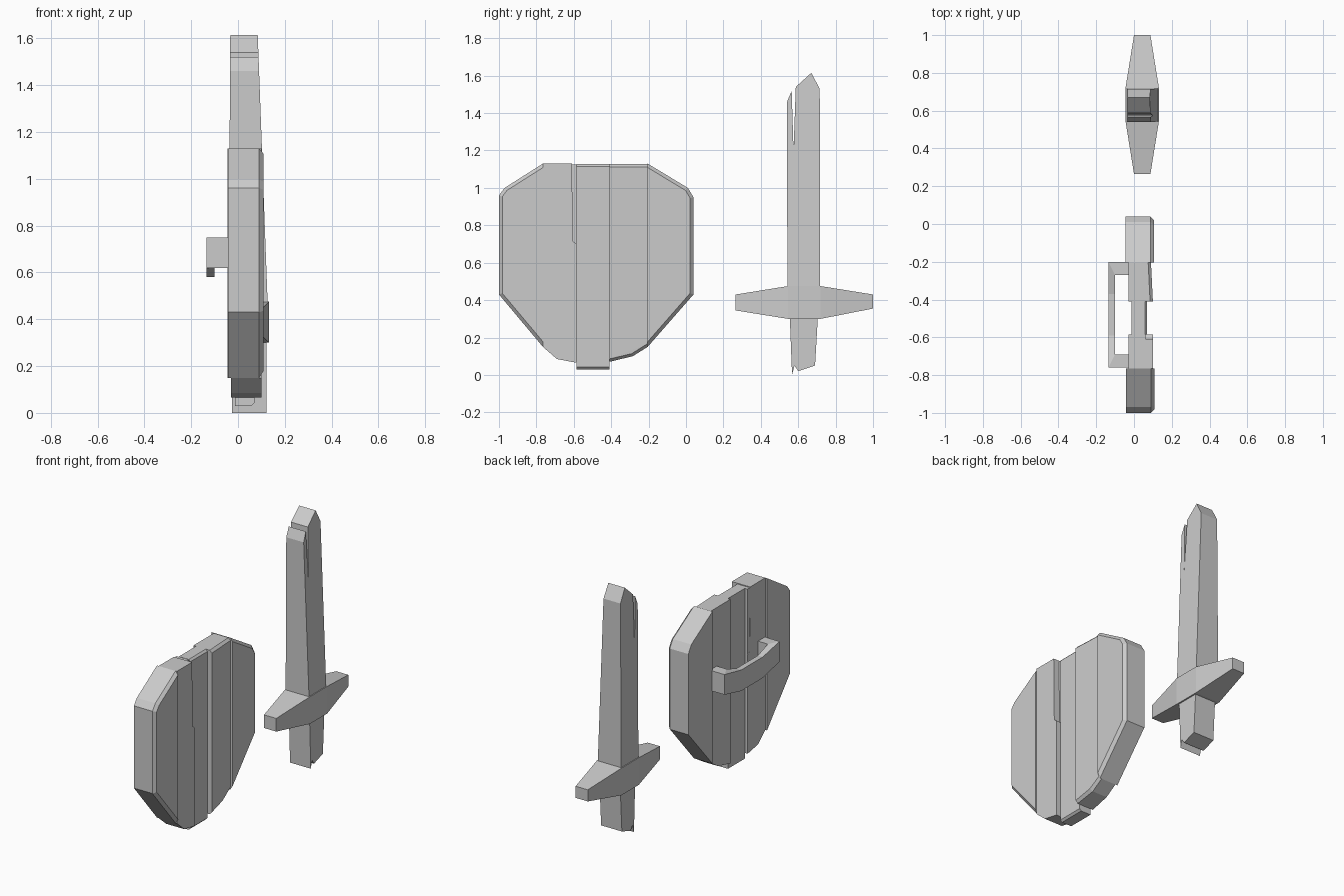
import bpy, bmesh

if "Cube" in bpy.data.objects:
    bpy.data.objects.remove(bpy.data.objects["Cube"])


def finish(bm, name):
    bmesh.ops.recalc_face_normals(bm, faces=bm.faces[:])
    mesh = bpy.data.meshes.new(name)
    bm.to_mesh(mesh)
    bm.free()
    ob = bpy.data.objects.new(name, mesh)
    bpy.context.collection.objects.link(ob)
    return ob


def prism(name, outline, back, front, chamfer=0.0):
    """Extrude a (y, z) outline along x; back/front may depend on y and z."""
    bm = bmesh.new()
    depth = lambda d, y, z: d(y, z) if callable(d) else d
    a = [bm.verts.new((depth(back, y, z), y, z)) for y, z in outline]
    b = [bm.verts.new((depth(front, y, z), y, z)) for y, z in outline]
    bm.faces.new(a)
    bm.faces.new(b)
    n = len(outline)
    for i in range(n):
        j = (i + 1) % n
        bm.faces.new((a[i], a[j], b[j], b[i]))
    bmesh.ops.recalc_face_normals(bm, faces=bm.faces[:])
    if chamfer:
        # chamfer only the front rim, not the seams between planks
        rim = []
        for e in bm.edges:
            u, v = e.verts
            seam = abs(u.co.y - v.co.y) < 0.02 and -0.9 < u.co.y < -0.1
            if u in b and v in b and not seam:
                rim.append(e)
        bmesh.ops.bevel(bm, geom=rim, offset=chamfer, segments=1,
                        affect='EDGES', profile=0.5)
    bmesh.ops.triangulate(bm, faces=[f for f in bm.faces if len(f.verts) > 4])
    return finish(bm, name)


# Shield planks
prism("shield_plank_outer_left",
      [(-1, .43), (-1, .96), (-.97, 1.0), (-.765, 1.13), (-.765, .15)],
      -.042, .108, .018)
prism("shield_plank_inner_left",
      [(-.765, .15), (-.69, .085), (-.585, .065), (-.585, .70), (-.605, .715),
       (-.61, 1.13), (-.765, 1.13)], -.03, .1)
prism("shield_split_backing",
      [(-.612, .69), (-.585, .69), (-.585, 1.125), (-.612, 1.125)], -.029, .06)
prism("shield_plank_middle",
      [(-.585, .03), (-.41, .03), (-.41, 1.127), (-.585, 1.127)],
      -.012, .07, .012)
prism("shield_plank_inner_right",
      [(-.41, .07), (-.285, .1), (-.205, .15), (-.205, 1.127), (-.41, 1.127)],
      -.03, lambda y, z: .1 if y < -.3 else .09, .015)
prism("shield_plank_outer_right",
      [(-.205, .15), (.04, .43), (.04, .95), (.01, 1.0), (-.205, 1.13)],
      -.045, .105, .018)

# Shield handle: sagging strap swept between two posts
half = [((-.02, -.20), (-.02, -.27), .62, .75),
        ((-.135, -.20), (-.10, -.27), .62, .75),
        ((-.135, -.37), (-.10, -.37), .58, .715)]
stations = half + [((o[0], -.96 - o[1]), (i[0], -.96 - i[1]), lo, hi)
                   for o, i, lo, hi in reversed(half)]
bm = bmesh.new()
rings = [[bm.verts.new((*p, z)) for p, z in ((o, lo), (o, hi), (i, hi), (i, lo))]
         for o, i, lo, hi in stations]
for r, s in zip(rings, rings[1:]):
    for k in range(4):
        m = (k + 1) % 4
        bm.faces.new((r[k], r[m], s[m], s[k]))
bm.faces.new(rings[0])
bm.faces.new(rings[-1])
finish(bm, "shield_handle")

# Sword blade with a split along one edge
prism("sword_blade",
      [(.542, .46), (.54, 1.46), (.565, 1.52), (.575, 1.2), (.587, 1.54),
       (.67, 1.615), (.715, 1.53), (.717, .46)],
      lambda y, z: -.04 + .006 * (z - .46),
      lambda y, z: .127 - .037 * (z - .46))

# Crossguard, narrowing towards its ends
prism("sword_guard",
      [(.265, .345), (.545, .3), (.72, .3), (1.0, .355),
       (1.0, .43), (.72, .475), (.545, .475), (.265, .43)],
      lambda y, z: -.045 if .5 < y < .8 else .0,
      lambda y, z: .132 if .5 < y < .8 else .087)

# Grip with a chipped end
prism("sword_grip",
      [(.555, .31), (.567, .0), (.58, .05), (.6, .02), (.69, .05), (.705, .31)],
      -.026, .122)
